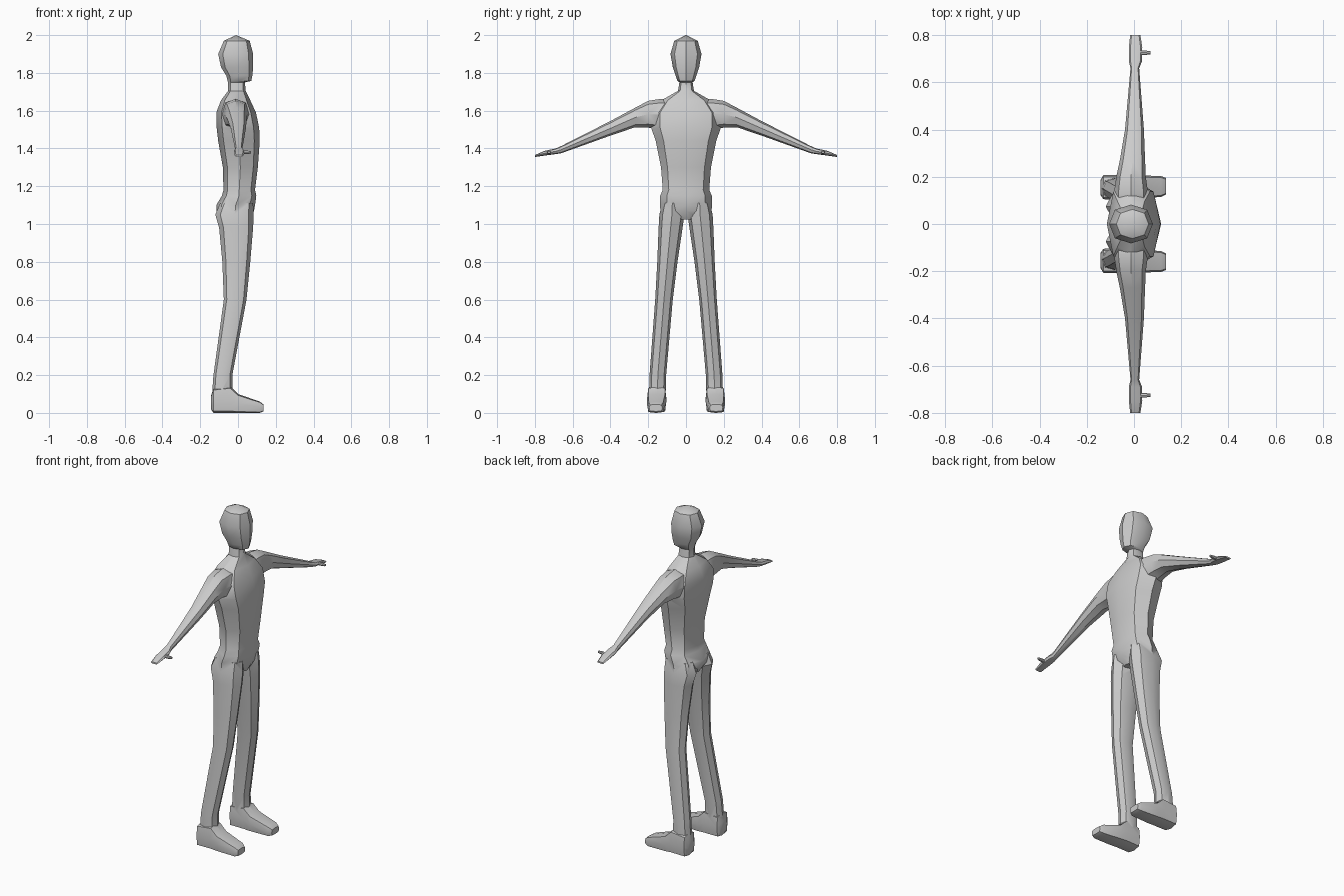
import bpy, bmesh, math

# eight-sided unit ring; the diagonal points are pushed out a little
def octagon(d):
    return [(1, 0), (d, d), (0, 1), (-d, d), (-1, 0), (-d, -d), (0, -1), (d, -d)]


# loft rings (position, a0, a1, b0, b1) along an axis, with optional end tip
def loft(name, rings, place, d=0.74, tip=None):
    bm = bmesh.new()
    loops = []
    for t, a0, a1, b0, b1 in rings:
        ca, cb, ra, rb = (a0 + a1) / 2, (b0 + b1) / 2, (a1 - a0) / 2, (b1 - b0) / 2
        loops.append([bm.verts.new(place(t, ca + u * ra, cb + v * rb)) for u, v in octagon(d)])
    for p, q in zip(loops, loops[1:]):
        for i in range(8):
            j = (i + 1) % 8
            bm.faces.new((p[i], p[j], q[j], q[i]))
    bm.faces.new(loops[0])
    if tip:
        v = bm.verts.new(tip)
        for i in range(8):
            bm.faces.new((loops[-1][i], loops[-1][(i + 1) % 8], v))
    else:
        bm.faces.new(loops[-1])
    bmesh.ops.recalc_face_normals(bm, faces=bm.faces)
    mesh = bpy.data.meshes.new(name)
    bm.to_mesh(mesh)
    bm.free()
    ob = bpy.data.objects.new(name, mesh)
    bpy.context.collection.objects.link(ob)
    return ob


# torso, neck and head: z, back x, front x, half width
trunk = [
    (1.025, -0.085, 0.06, 0.06), (1.07, -0.115, 0.085, 0.135), (1.10, -0.115, 0.09, 0.138),
    (1.15, -0.085, 0.097, 0.137), (1.18, -0.077, 0.09, 0.123), (1.30, -0.08, 0.105, 0.132),
    (1.44, -0.105, 0.115, 0.16), (1.51, -0.113, 0.112, 0.185), (1.59, -0.115, 0.095, 0.185),
    (1.655, -0.09, 0.065, 0.13), (1.705, -0.052, 0.04, 0.042), (1.75, -0.052, 0.037, 0.035),
    (1.757, -0.055, 0.07, 0.045), (1.785, -0.062, 0.076, 0.055), (1.83, -0.09, 0.08, 0.07),
    (1.90, -0.105, 0.08, 0.082), (1.97, -0.075, 0.062, 0.062),
]
body = loft("body", [(z, xb, xf, -w, w) for z, xb, xf, w in trunk],
            lambda t, a, b: (a, b, t), 0.74, (-0.01, 0, 2.0))

# legs: z, back x, front x, inner y, outer y
leg = [
    (1.11, -0.095, 0.08, 0.02, 0.125), (1.05, -0.12, 0.083, 0.008, 0.141),
    (0.98, -0.10, 0.08, 0.018, 0.145), (0.80, -0.083, 0.065, 0.045, 0.152),
    (0.60, -0.075, 0.045, 0.07, 0.163), (0.20, -0.13, -0.03, 0.105, 0.193),
    (0.12, -0.136, -0.03, 0.107, 0.195), (0.05, -0.13, -0.03, 0.115, 0.19),
]
# feet: x, inner y, outer y, bottom z, top z
foot = [
    (-0.143, 0.125, 0.185, 0.02, 0.09), (-0.13, 0.105, 0.207, 0.0, 0.13),
    (-0.04, 0.103, 0.207, 0.0, 0.14), (0.0, 0.105, 0.207, 0.0, 0.10),
    (0.115, 0.115, 0.203, 0.0, 0.06), (0.135, 0.125, 0.195, 0.008, 0.045),
]
# arms: y, back x, front x, bottom z, top z
arm = [
    (0.06, -0.08, 0.06, 1.50, 1.655), (0.13, -0.085, 0.06, 1.50, 1.663),
    (0.20, -0.075, 0.05, 1.51, 1.652), (0.27, -0.06, 0.047, 1.512, 1.615),
    (0.40, -0.038, 0.042, 1.468, 1.545), (0.66, -0.015, 0.022, 1.375, 1.413),
    (0.69, -0.022, 0.034, 1.370, 1.400), (0.75, -0.022, 0.035, 1.362, 1.387),
    (0.80, -0.016, 0.027, 1.355, 1.365),
]
# thumbs: x, inner y, outer y, bottom z, top z
thumb = [(0.01, 0.715, 0.737, 1.370, 1.388), (0.05, 0.717, 0.735, 1.370, 1.388),
         (0.07, 0.718, 0.732, 1.374, 1.386)]

limbs = []
for s, side in ((1, "left"), (-1, "right")):
    limbs.append(loft(side + "_leg", leg, lambda t, a, b: (a, s * b, t)))
    limbs.append(loft(side + "_foot", foot, lambda t, a, b: (t, s * a, b), 0.86))
    limbs.append(loft(side + "_arm", arm, lambda t, a, b: (a, s * t, b)))
    limbs.append(loft(side + "_thumb", thumb, lambda t, a, b: (t, s * a, b)))

# fuse the limbs into one skin
bpy.context.view_layer.objects.active = body
body.select_set(True)
for limb in limbs:
    mod = body.modifiers.new("fuse", "BOOLEAN")
    mod.operation = "UNION"
    mod.solver = "EXACT"
    mod.object = limb
    bpy.ops.object.modifier_apply(modifier=mod.name)
    bpy.data.objects.remove(limb)

# soft shading with sharp creases
bpy.ops.object.shade_smooth_by_angle(angle=math.radians(35))
